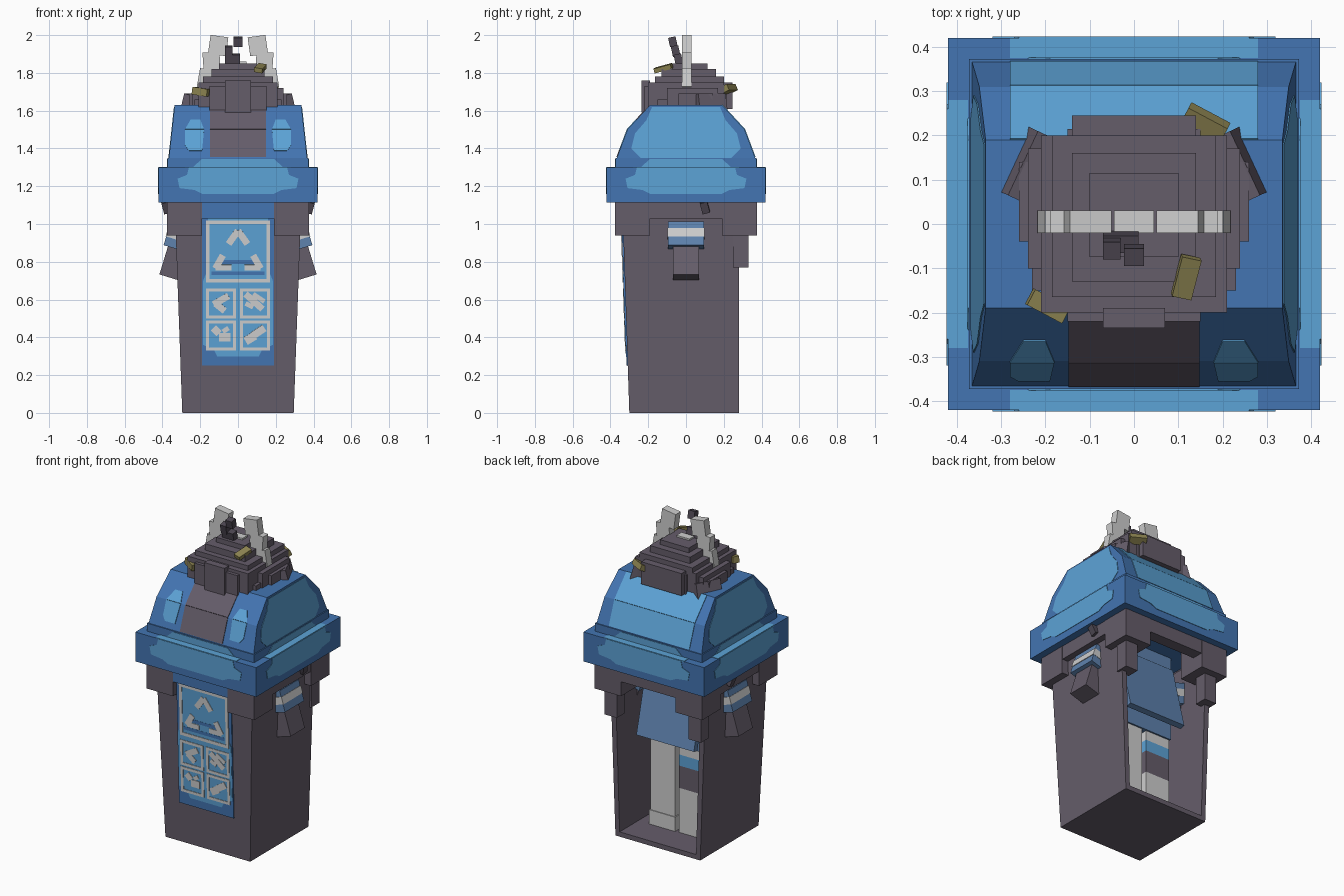
import bpy, bmesh
from math import radians
from mathutils import Matrix, Vector, Euler

cube = bpy.data.objects.get("Cube")
if cube:
    bpy.data.objects.remove(cube, do_unlink=True)


def material(name, rgb):
    lin = [((c / 255 + 0.055) / 1.055) ** 2.4 for c in rgb] + [1]
    m = bpy.data.materials.new(name)
    m.use_nodes = True
    m.diffuse_color = lin
    m.node_tree.nodes["Principled BSDF"].inputs["Base Color"].default_value = lin
    return m


GREY = material("plum_grey", (101, 93, 106))
BLUE = material("mid_blue", (67, 117, 178))
SKY = material("sky_blue", (92, 163, 214))
WHITE = material("off_white", (206, 206, 206))
GOLD = material("mustard", (142, 133, 82))
SLATE = material("slate_blue", (94, 130, 174))
DARK = material("charcoal", (78, 72, 83))


def finish(name, bm, mat):
    bmesh.ops.recalc_face_normals(bm, faces=bm.faces)
    me = bpy.data.meshes.new(name)
    bm.to_mesh(me)
    bm.free()
    me.materials.append(mat)
    ob = bpy.data.objects.new(name, me)
    bpy.context.scene.collection.objects.link(ob)
    return ob


def loft(bm, a, b):
    """Close two matching loops into a solid."""
    va, vb = [bm.verts.new(p) for p in a], [bm.verts.new(p) for p in b]
    bm.faces.new(va)
    bm.faces.new(vb[::-1])
    for i in range(len(va)):
        j = (i + 1) % len(va)
        bm.faces.new((va[i], va[j], vb[j], vb[i]))


def block(name, low, z0, high, z1, mat):
    """Tapered box between two rectangles (x0, x1, y0, y1)."""
    def loop(r, z):
        return [(r[0], r[2], z), (r[1], r[2], z), (r[1], r[3], z), (r[0], r[3], z)]
    bm = bmesh.new()
    loft(bm, loop(low, z0), loop(high, z1))
    return finish(name, bm, mat)


def box(name, x0, x1, y0, y1, z0, z1, mat):
    r = (x0, x1, y0, y1)
    return block(name, r, z0, r, z1, mat)


def tilted(name, centre, size, turn, mat):
    bm = bmesh.new()
    rot = Euler([radians(a) for a in turn]).to_matrix().to_4x4()
    bmesh.ops.create_cube(bm, size=1, matrix=Matrix.Translation(centre) @ rot @ Matrix.Diagonal((*size, 1)))
    return finish(name, bm, mat)


def frame(origin, u, v):
    u, v = Vector(u).normalized(), Vector(v).normalized()
    m = Matrix((u, v, u.cross(v))).transposed().to_4x4()
    m.translation = origin
    return m


def plates(name, polys, m, mat, depth=0.004):
    bm = bmesh.new()
    for p in polys:
        loft(bm, [m @ Vector((*q, -0.004)) for q in p], [m @ Vector((*q, depth)) for q in p])
    return finish(name, bm, mat)


def rect(x0, x1, y0, y1):
    return [(x0, y0), (x1, y0), (x1, y1), (x0, y1)]


def bar(p, q, w):
    p, q = Vector(p), Vector(q)
    d = (q - p).normalized()
    n = Vector((-d.y, d.x)) * w / 2
    return [p + n, p - n, q - n, q + n]


def outline(x0, x1, y0, y1, w=0.02):
    return [rect(x0, x1, y0, y0 + w), rect(x0, x1, y1 - w, y1),
            rect(x0, x0 + w, y0, y1), rect(x1 - w, x1, y0, y1)]


def mirror_poly(half):
    return half + [(-x, y) for x, y in reversed(half)]


# Bin body, open at the back
block("floor", (-.29, .29, -.295, .28), 0, (-.291, .291, -.296, .28), .03, GREY)
block("front_wall", (-.295, .295, -.3, -.27), 0, (-.335, .335, -.337, -.3), 1.1, GREY)
for s, side in ((1, "left"), (-1, "right")):
    block(side + "_wall", (s * .265, s * .295, -.3, .28), 0, (s * .3, s * .335, -.335, .28), 1.1, GREY)
    box(side + "_back_post", s * .25, s * .335, .25, .33, .77, .95, GREY)
    for f, end in ((-1, "front"), (1, "back")):
        box(f"{end}_{side}_corner", s * .19, s * .375, f * .19, f * .375, .94, 1.12, GREY)
    box(side + "_band", s * .31, s * .373, -.19, .19, 1.03, 1.12, GREY)
    tilted(side + "_peg", (s * .375, .1, 1.09), (.05, .04, .06), (15, s * 15, 0), DARK)
box("back_band", -.19, .19, .3, .373, 1.03, 1.12, GREY)
box("front_band", -.19, .19, -.373, -.3, 1.03, 1.12, BLUE)

# Printed front panel
panel = frame((0, -.301, 0), (1, 0, 0), (0, -.035, 1))
plates("front_panel", [rect(-.19, .19, .25, 1.04)], panel, BLUE, .005)
plates("panel_field", [mirror_poly([(.11, .3), (.13, .34), (.185, .36), (.185, .7), (.16, .76), (.16, 1.03)])],
       panel, SKY, .007)
plates("panel_shade", [rect(-.1, .1, .79, .81), rect(-.14, .14, .73, .75)], panel, BLUE, .008)
lines = outline(-.17, .17, .69, 1.02)
for x in (-.17, .01):
    for z in (.5, .33):
        lines += outline(x, x + .16, z, z + .16, .017)
for s in (-1, 1):
    lines += [bar((0, .965), (s * .05, .895), .035), bar((s * .12, .765), (s * .08, .835), .035),
              bar((s * .12, .77), (s * .035, .77), .03)]
lines += [bar((-.13, .575), (-.05, .62), .035), bar((-.12, .58), (-.07, .54), .035),
          bar((.04, .63), (.13, .55), .035), bar((.08, .63), (.14, .59), .025), bar((.04, .58), (.08, .56), .025),
          bar((-.13, .45), (-.1, .42), .04), bar((-.1, .4), (-.04, .4), .045), bar((-.08, .43), (-.05, .45), .025),
          bar((.04, .38), (.09, .41), .045), bar((.08, .41), (.14, .45), .04)]
plates("panel_signs", lines, panel, WHITE, .01)

# Lid rim and base with lighter patches on all four sides
box("lid_rim", -.42, .42, -.42, .42, 1.115, 1.3, BLUE)
box("lid_base", -.373, .373, -.373, .373, 1.29, 1.35, BLUE)
rim_shape = mirror_poly([(.19, 1.16), (.23, 1.18), (.31, 1.19), (.32, 1.24), (.27, 1.26), (.26, 1.3)])
for k, side in enumerate(("front", "left", "back", "right")):
    turn = Matrix.Rotation(radians(90 * k), 4, 'Z')
    plates(side + "_rim_patch", [rim_shape], turn @ frame((0, -.42, 0), (1, 0, 0), (0, 0, 1)), SKY, .003)
    plates(side + "_ledge_patch", [rect(-.28, .28, -.42, -.375)],
           turn @ frame((0, 0, 1.3), (1, 0, 0), (0, 1, 0)), SKY, .003)
    plates(side + "_base_patch", [mirror_poly([(.24, 1.3), (.19, 1.345)])],
           turn @ frame((0, -.373, 0), (1, 0, 0), (0, 0, 1)), SKY, .003)

# Lid dome
profile = [(-.37, 1.34), (-.31, 1.5), (-.19, 1.63), (.19, 1.63), (.31, 1.5), (.37, 1.34)]
bm = bmesh.new()
loft(bm, *[[(s * (.367 - (z - 1.34) * .11), y, z) for y, z in profile] for s in (1, -1)])
finish("lid_dome", bm, BLUE)
for s, side in ((1, "left"), (-1, "right")):
    plates(side + "_dome_patch",
           [mirror_poly([(.24, .01), (.29, .06), (.27, .14), (.21, .21), (.18, .28)])],
           frame((s * .367, 0, 1.34), (0, s, 0), (-s * .032, 0, .29)), SKY, .003)
lower_len = Vector((.06, .16)).length
upper_len = Vector((.12, .13)).length
for f, end in ((-1, "front"), (1, "back")):
    low = frame((0, f * .37, 1.34), (-f, 0, 0), (0, -f * .06, .16))
    up = frame((0, f * .31, 1.5), (-f, 0, 0), (0, -f * .12, .13))
    if f < 0:
        plates("hatch_lower", [rect(-.148, .148, .015, lower_len)], low, GREY)
        plates("hatch_upper", [rect(-.148, .148, 0, upper_len)], up, GREY)
        for s in (1, -1):
            plates("hatch_side_patch_low", [[(s * .19, .05), (s * .26, .05), (s * .28, .08), (s * .28, lower_len),
                                             (s * .18, lower_len)]], low, SKY)
            plates("hatch_side_patch_high", [[(s * .18, 0), (s * .28, 0), (s * .25, .07), (s * .2, .07)]], up, SKY)
    else:
        plates("back_patch_low", [rect(-.28, .28, .015, lower_len)], low, SKY)
        plates("back_patch_high", [rect(-.28, .28, 0, upper_len)], up, SKY)

# Sleeves and hands poking through the sides
for s, side in ((1, "left"), (-1, "right")):
    t = (0, -17 * s, 0)
    tilted(side + "_sleeve", (s * .308, 0, .93), (.14, .19, .13), t, SLATE)
    tilted(side + "_sleeve_stripe", (s * .307, 0, .935), (.146, .194, .045), t, WHITE)
    tilted(side + "_hand", (s * .345, 0, .795), (.1, .14, .16), t, GREY)

# Figure inside: torso, coat tail, legs
box("torso", -.19, .19, -.1, .1, .58, 1.12, SLATE)
tilted("coat_tail", (0, .14, .83), (.4, .035, .42), (14, 0, 0), SLATE)
box("left_leg", .015, .185, -.09, .09, .03, .62, WHITE)
box("left_shoe", .01, .19, -.095, .095, .03, .12, WHITE)
for name, z0, z1, mat in (("shin", .03, .31, WHITE), ("knee", .31, .45, GREY),
                          ("thigh", .45, .52, SKY), ("hip", .52, .62, WHITE)):
    box("right_" + name, -.185, -.015, -.09, .09, z0, z1, mat)

# Stepped hair: half width, front, back, bottom, top
for i, (w, y0, y1, z0, z1) in enumerate((
        (.26, -.04, .14, 1.6, 1.69), (.24, -.1, .17, 1.6, 1.72), (.23, -.15, -.05, 1.6, 1.66),
        (.21, -.2, .2, 1.6, 1.75), (.15, -.22, .215, 1.6, 1.73), (.14, .2, .245, 1.61, 1.75),
        (.07, -.235, -.19, 1.59, 1.76), (.185, -.165, .2, 1.6, 1.78),
        (.14, -.13, .16, 1.6, 1.82), (.1, -.075, .115, 1.6, 1.85))):
    box(f"hair_layer_{i + 1}", -w, w, y0, y1, z0, z1, GREY)
for s, side in ((1, "left"), (-1, "right")):
    tilted(side + "_hair_tuft", (s * .235, .13, 1.64), (.06, .16, .09), (0, s * -15, s * 25), GREY)
    # White head ornament
    tilted(side + "_horn_tip", (s * .105, .005, 1.945), (.095, .05, .1), (0, s * -8, 0), WHITE)
    tilted(side + "_horn_mid", (s * .14, .005, 1.86), (.09, .05, .1), (0, s * 4, 0), WHITE)
    tilted(side + "_horn_base", (s * .175, .005, 1.77), (.07, .05, .1), (0, s * -10, 0), WHITE)
box("head_band", -.045, .045, -.02, .03, 1.83, 1.86, WHITE)

# Loose hair strand and clips
tilted("strand_low", (-.03, -.04, 1.87), (.08, .04, .06), (12, 0, 0), DARK)
tilted("strand_mid", (-.05, -.055, 1.915), (.04, .04, .055), (12, 0, 0), DARK)
tilted("strand_top", (0, -.07, 1.965), (.045, .04, .05), (12, 0, 0), DARK)
tilted("top_clip", (.118, -.12, 1.825), (.045, .095, .025), (15, 10, -12), GOLD)
tilted("front_clip", (-.195, -.185, 1.7), (.09, .04, .04), (0, 8, -28), GOLD)
tilted("back_clip", (.16, .225, 1.715), (.1, .05, .035), (25, 0, -28), GOLD)
